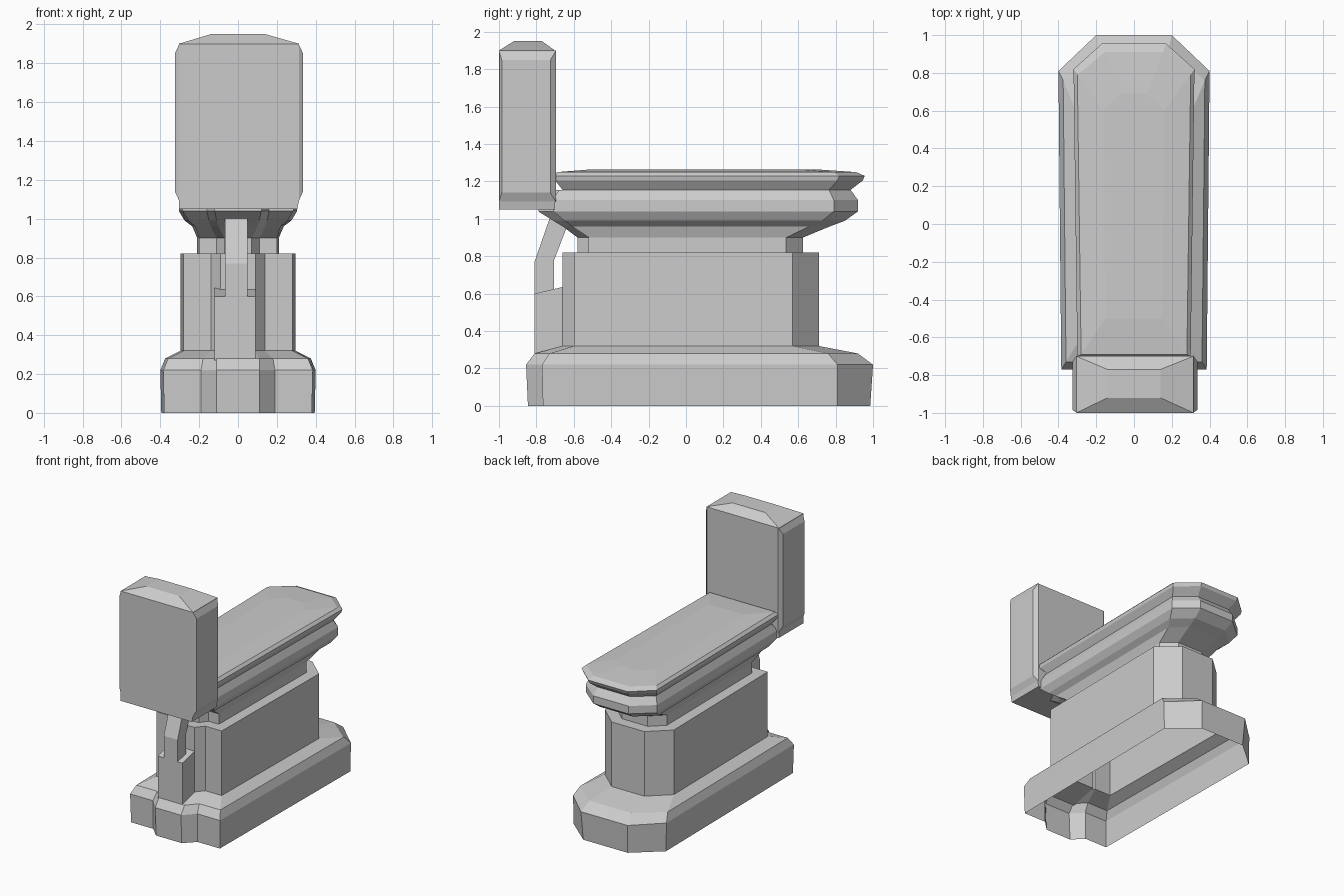
import bpy, bmesh


def mesh_object(name, verts, faces):
    me = bpy.data.meshes.new(name)
    me.from_pydata(verts, [], faces)
    bm = bmesh.new()
    bm.from_mesh(me)
    bmesh.ops.remove_doubles(bm, verts=bm.verts, dist=1e-4)
    bmesh.ops.recalc_face_normals(bm, faces=bm.faces)
    bm.to_mesh(me)
    bm.free()
    ob = bpy.data.objects.new(name, me)
    bpy.context.collection.objects.link(ob)
    return ob


def loft(name, rings, bottom=True, top=True):
    n = len(rings[0])
    verts = [v for r in rings for v in r]
    faces = [(k * n + i, k * n + (i + 1) % n, (k + 1) * n + (i + 1) % n, (k + 1) * n + i)
             for k in range(len(rings) - 1) for i in range(n)]
    if bottom:
        faces.append(tuple(reversed(range(n))))
    if top:
        faces.append(tuple(range(len(verts) - n, len(verts))))
    return mesh_object(name, verts, faces)


def outline(z, nose, shoulder, wf, wb, tail, yn, ys, yb, ye):
    """Footprint: narrow front nose, square shoulders, chamfered rear."""
    half = [(nose, yn), (shoulder, ys), (wf, ys), (wb, yb), (tail, ye)]
    return [(x, y, z) for x, y in half] + [(-x, y, z) for x, y in reversed(half)]


# Hollow foot, column and neck up to the bowl
loft("pedestal", [outline(*r) for r in [
    (0.00, 0.11, 0.19, 0.38, 0.395, 0.19, -0.845, -0.765, 0.81, 0.985),
    (0.22, 0.11, 0.19, 0.385, 0.40, 0.20, -0.855, -0.77, 0.81, 1.00),
    (0.28, 0.11, 0.18, 0.36, 0.375, 0.18, -0.81, -0.73, 0.76, 0.92),
    (0.32, 0.09, 0.14, 0.28, 0.295, 0.14, -0.66, -0.60, 0.57, 0.71),
    (0.82, 0.09, 0.14, 0.28, 0.295, 0.14, -0.66, -0.60, 0.57, 0.71),
    (0.82, 0.07, 0.11, 0.20, 0.21, 0.11, -0.58, -0.52, 0.535, 0.625)]],
    bottom=False, top=False)

# Flaring bowl with a rim
loft("bowl", [outline(*r) for r in [
    (0.82, 0.07, 0.11, 0.20, 0.21, 0.11, -0.58, -0.52, 0.535, 0.625),
    (0.90, 0.07, 0.11, 0.20, 0.21, 0.11, -0.58, -0.52, 0.535, 0.625),
    (0.96, 0.10, 0.14, 0.22, 0.235, 0.13, -0.66, -0.61, 0.66, 0.77),
    (0.99, 0.11, 0.15, 0.255, 0.275, 0.14, -0.71, -0.65, 0.73, 0.85),
    (1.04, 0.12, 0.16, 0.285, 0.305, 0.15, -0.79, -0.71, 0.79, 0.92),
    (1.10, 0.12, 0.16, 0.285, 0.305, 0.15, -0.78, -0.71, 0.79, 0.92),
    (1.155, 0.11, 0.15, 0.26, 0.28, 0.14, -0.73, -0.68, 0.765, 0.88)]], bottom=False)

# Lid with a shallow crown
loft("lid", [outline(*r) for r in [
    (1.155, 0.11, 0.15, 0.26, 0.28, 0.14, -0.66, -0.66, 0.765, 0.88),
    (1.205, 0.12, 0.17, 0.295, 0.315, 0.165, -0.70, -0.70, 0.81, 0.945),
    (1.23, 0.12, 0.17, 0.30, 0.32, 0.17, -0.70, -0.70, 0.82, 0.955),
    (1.25, 0.12, 0.17, 0.28, 0.30, 0.155, -0.69, -0.69, 0.79, 0.91),
    (1.265, 0.08, 0.10, 0.15, 0.16, 0.07, -0.50, -0.50, 0.60, 0.69)]])


def rect(x0, x1, y0, y1, z):
    return [(x0, y0, z), (x1, y0, z), (x1, y1, z), (x0, y1, z)]


# Tank with a hipped top
loft("tank", [rect(*r) for r in [
    (-0.305, 0.305, -1.0, -0.70, 1.05),
    (-0.305, 0.315, -1.0, -0.70, 1.10),
    (-0.305, 0.315, -1.0, -0.70, 1.90),
    (-0.14, 0.14, -0.92, -0.77, 1.95)]])

# Raised bevelled panels on both tank sides
for name, s, xi, xo in (("tank_panel_right", 1, 0.312, 0.335), ("tank_panel_left", -1, 0.302, 0.325)):
    rings = []
    for x, y0, y1, z0, z1 in ((xi, -1.0, -0.695, 1.09, 1.90), (xo, -0.985, -0.725, 1.14, 1.85)):
        rings.append([(s * x, y0, z0), (s * x, y1, z0), (s * x, y1, z1), (s * x, y0, z1)])
    loft(name, rings)


def extrude_x(name, profile, x0, x1):
    return loft(name, [[(x, y, z) for y, z in profile] for x in (x0, x1)])


# Pipe shroud and bent pipe linking the foot to the tank
extrude_x("pipe_shroud", [(-0.81, 0.27), (-0.60, 0.32), (-0.60, 0.65), (-0.81, 0.60)], -0.12, 0.09)
extrude_x("pipe", [(-0.81, 0.55), (-0.705, 0.55), (-0.705, 0.78), (-0.62, 1.0),
                   (-0.73, 1.0), (-0.81, 0.77)], -0.068, 0.05)
